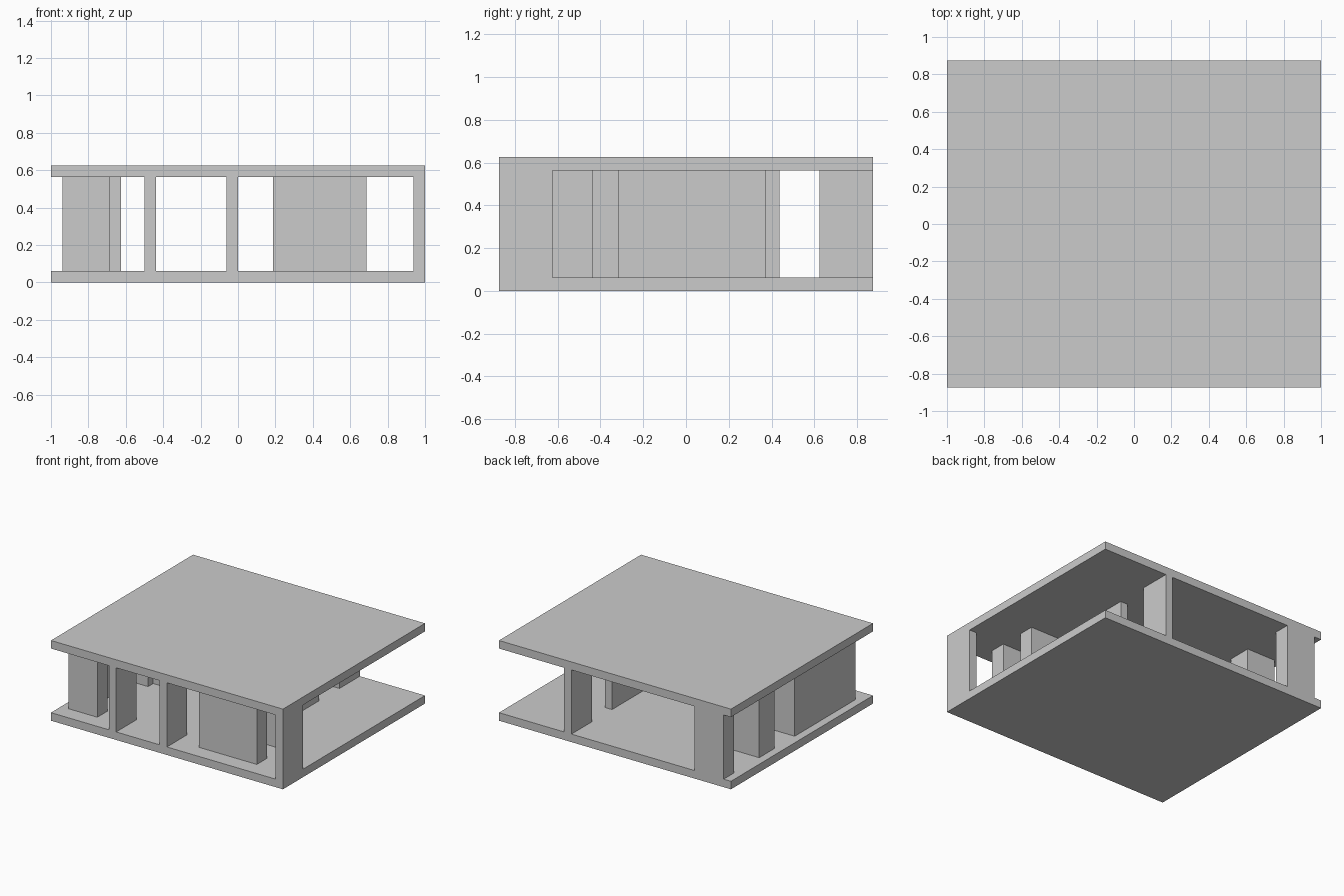
import bpy

if "Cube" in bpy.data.objects:
    bpy.data.objects.remove(bpy.data.objects["Cube"])

T = 0.0625            # slab and thin wall thickness
Z0, Z1 = T, 0.5625    # floor top and roof underside


def add_mesh(name, outline, z0, z1):
    """Extrude a counter-clockwise plan outline between two heights."""
    n = len(outline)
    verts = [(x, y, z) for z in (z0, z1) for x, y in outline]
    faces = [list(range(n))[::-1], list(range(n, 2 * n))]
    faces += [(i, (i + 1) % n, n + (i + 1) % n, n + i) for i in range(n)]
    mesh = bpy.data.meshes.new(name)
    mesh.from_pydata(verts, [], faces)
    obj = bpy.data.objects.new(name, mesh)
    bpy.context.collection.objects.link(obj)


def block(name, x0, x1, y0, y1, z0=Z0, z1=Z1):
    add_mesh(name, [(x0, y0), (x1, y0), (x1, y1), (x0, y1)], z0, z1)


# floor and roof slabs
block("floor_slab", -1, 1, -0.875, 0.875, 0, T)
block("roof_slab", -1, 1, -0.875, 0.875, Z1, Z1 + T)

# thin fins flush with the front edge, the last one closing the right corner
for i, x in enumerate((-0.5, -T, 1 - T)):
    block(f"front_fin_{i + 1}", x, x + T, -0.875, -0.625)

# thin fin at the back edge and the long thin partition in line with it
block("back_fin", 0.375, 0.4375, 0.625, 0.875)
block("long_partition", 0.375, 0.4375, -0.3125, 0.375)
block("short_partition", -0.6875, -0.625, -T, 0.1875)

# thick parallel walls behind the front right opening
block("front_thick_wall", 0.1875, 0.6875, -0.75, -0.625)
block("inner_thick_wall", 0.1875, 0.6875, -0.4375, -0.3125)

# C-shaped wall along the left side, open to the inside
add_mesh("left_c_wall", [(-0.9375, -0.75), (-0.6875, -0.75), (-0.6875, -0.625),
                         (-0.8125, -0.625), (-0.8125, -0.125), (-0.6875, -0.125),
                         (-0.6875, 0), (-0.9375, 0)], Z0, Z1)

# piers on the left side
block("left_pier", -0.9375, -0.6875, 0.25, 0.4375)
block("back_left_pier", -0.9375, -0.6875, 0.75, 0.875)
